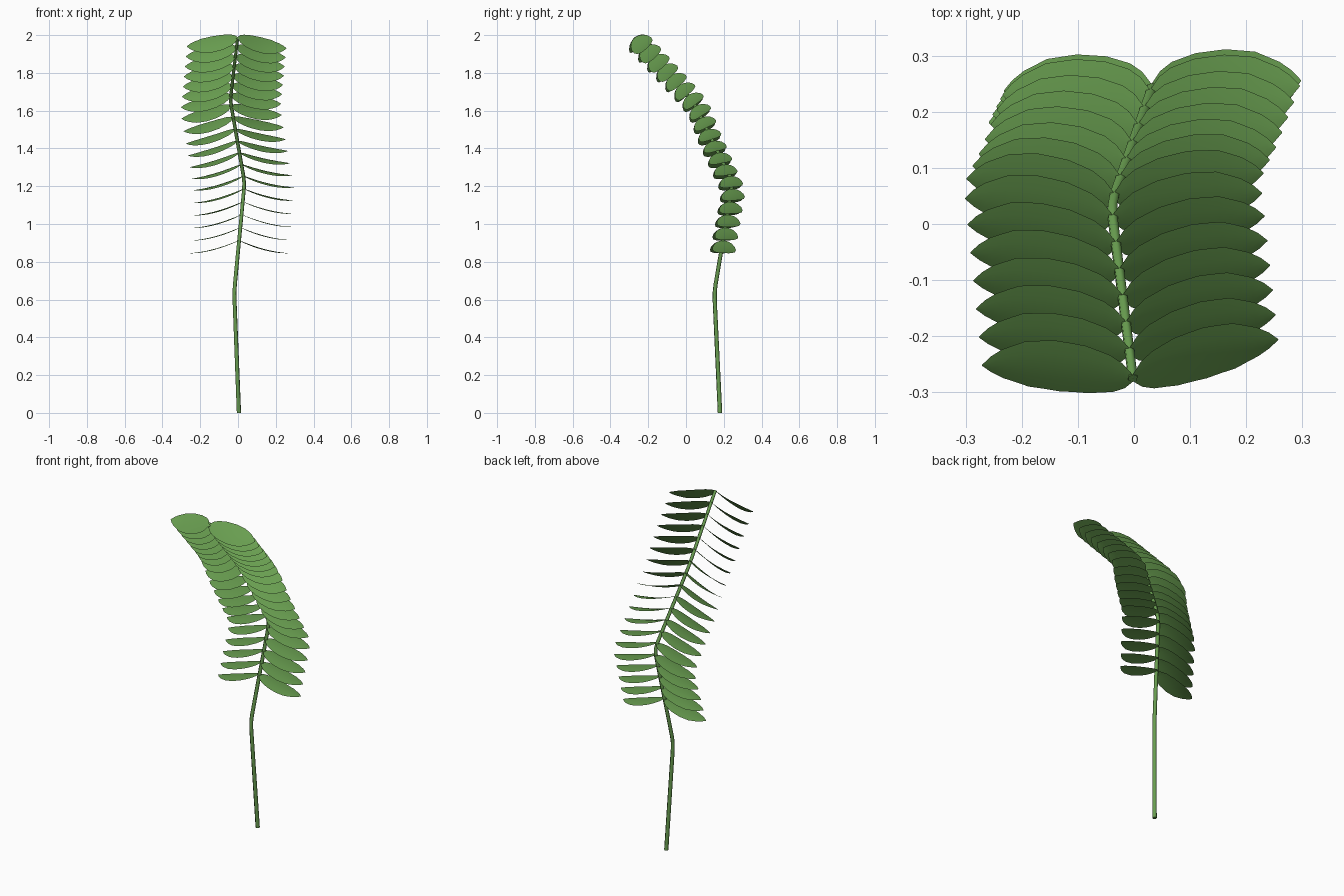
import bpy, bmesh, math
from mathutils import Vector, Matrix

if "Cube" in bpy.data.objects:
    bpy.data.objects.remove(bpy.data.objects["Cube"])

green = bpy.data.materials.new("leaf_green")
green.use_nodes = True
colour = (0.14, 0.34, 0.08, 1)
green.diffuse_color = colour
green.node_tree.nodes["Principled BSDF"].inputs["Base Color"].default_value = colour


def lerp_table(table, t):
    """Piecewise linear lookup in (position, value) pairs."""
    for (a, va), (b, vb) in zip(table, table[1:]):
        if t <= b:
            return va + (vb - va) * (t - a) / (b - a)
    return table[-1][1]


# Stem path: straight runs joined by short softened bends
knots = [Vector(p) for p in [(0.005, 0.18, 0), (-0.02, 0.15, 0.64), (0.035, 0.248, 1.22),
                             (-0.041, 0.034, 1.655), (-0.002, -0.275, 1.985)]]
path = [knots[0]]
for a, b, c in zip(knots, knots[1:], knots[2:]):
    start, end = b + (a - b).normalized() * 0.04, b + (c - b).normalized() * 0.04
    path += [start, (start + end + b * 2) / 4, end]
path.append(knots[-1])

# Stem: six-sided tapering tube
curve = bpy.data.curves.new("stem", "CURVE")
curve.dimensions = "3D"
curve.bevel_depth = 0.012
curve.bevel_resolution = 1
curve.use_fill_caps = True
spline = curve.splines.new("POLY")
spline.points.add(len(path) - 1)
for point, co in zip(spline.points, path):
    point.co = (*co, 1)
    point.radius = 1 - 0.25 * co.z / 2
curve.materials.append(green)
stem = bpy.data.objects.new("stem", curve)
bpy.context.collection.objects.link(stem)


def along_stem(distance):
    for a, b in zip(path, path[1:]):
        step = (b - a).length
        if distance <= step:
            return a.lerp(b, distance / step)
        distance -= step
    return path[-1].copy()


# Leaflet: pointed oval blade, gently arched across, drooping most near the stem
LENGTH, DROOP, ARCH = 0.265, 0.068, 0.004
half_width = [(0, 0.008), (0.06, 0.03), (0.14, 0.045), (0.3, 0.058), (0.5, 0.062),
              (0.7, 0.055), (0.86, 0.035), (0.94, 0.019), (1, 0.001)]
stations = [0, 0.06, 0.14, 0.22, 0.3, 0.4, 0.5, 0.6, 0.7, 0.78, 0.86, 0.94, 1]


def add_leaflet(name, side, root, rotation):
    bm = bmesh.new()
    rows = []
    for t in stations:
        w = lerp_table(half_width, t)
        z = -DROOP * (1 - (1 - t) ** 1.75)
        arch = ARCH * w / 0.062
        rows.append([bm.verts.new((side * LENGTH * t, k * w, z - arch * (k * k - 0.5)))
                     for k in (-1, -0.5, 0, 0.5, 1)])
    for r, s in zip(rows, rows[1:]):
        for k in range(len(r) - 1):
            face = [r[k], s[k], s[k + 1], r[k + 1]]
            bm.faces.new(face if side > 0 else face[::-1])
    bm.transform(Matrix.Translation(root) @ rotation)
    mesh = bpy.data.meshes.new(name)
    bm.to_mesh(mesh)
    bm.free()
    mesh.shade_smooth()
    mesh.materials.append(green)
    obj = bpy.data.objects.new(name, mesh)
    bpy.context.collection.objects.link(obj)


# Leaflet pairs climb the stem and tip forward as it arches
PAIRS = 19
total = sum((b - a).length for a, b in zip(path, path[1:]))
first = (knots[1] - knots[0]).length + 0.278
tilts = [(0, -1), (3, 2), (6, 8), (9, 18), (11, 33), (13, 41), (18, 43)]
yaws = [(0, 3), (6, 1.5), (12, 1), (18, 5)]
rolls = [(0, 0), (8, -2.7), (12, -2), (18, 1)]
for i in range(PAIRS):
    root = along_stem(first + (total - first) * i / (PAIRS - 1))
    tilt, yaw, roll = (math.radians(lerp_table(table, i)) for table in (tilts, yaws, rolls))
    rotation = (Matrix.Rotation(yaw, 4, "Z") @ Matrix.Rotation(roll, 4, "Y")
                @ Matrix.Rotation(tilt, 4, "X"))
    add_leaflet(f"left_leaflet_{i + 1}", 1, root, rotation)
    add_leaflet(f"right_leaflet_{i + 1}", -1, root, rotation)
